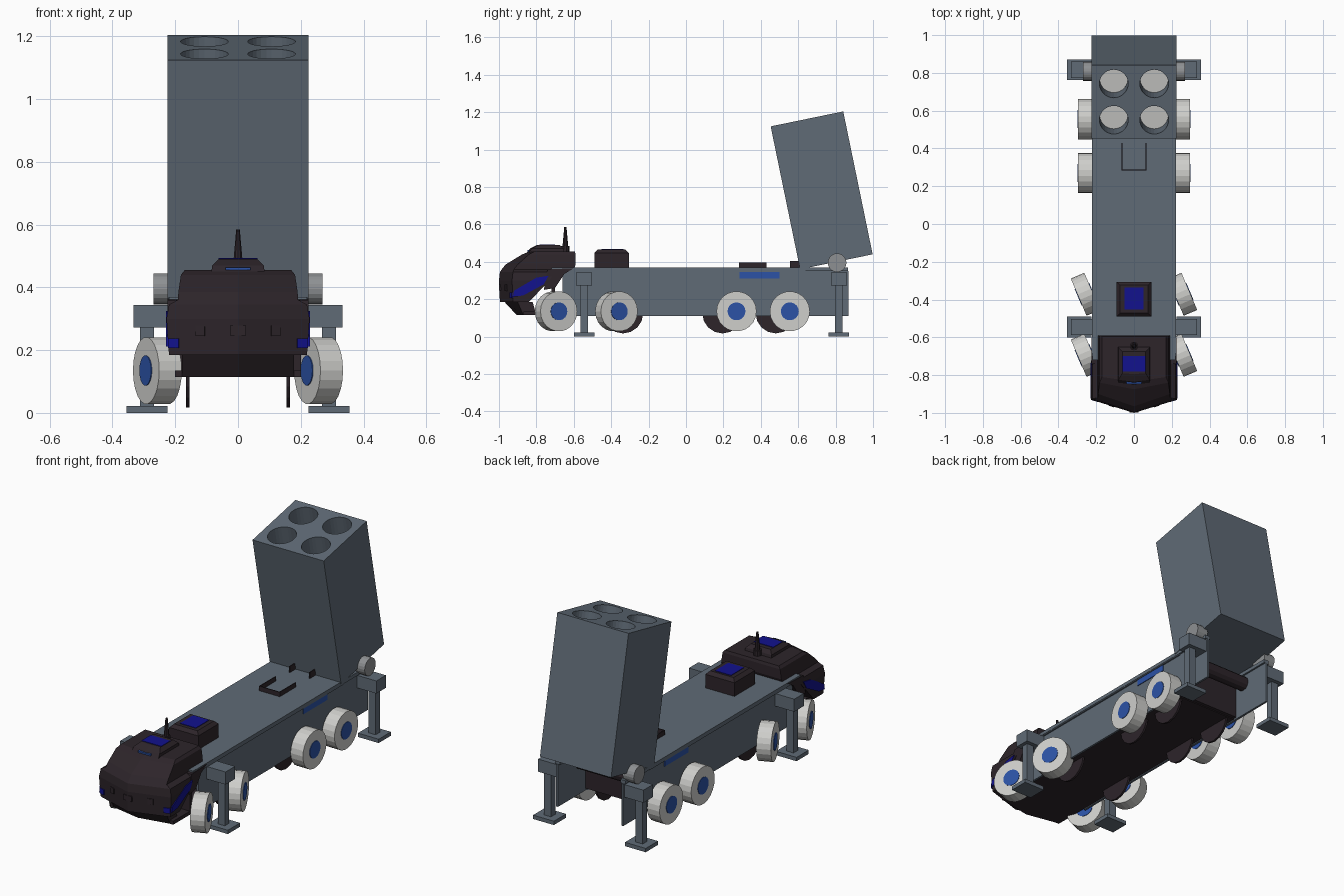
import bpy, bmesh, math
from mathutils import Matrix, Vector

if "Cube" in bpy.data.objects:
    bpy.data.objects.remove(bpy.data.objects["Cube"], do_unlink=True)


def material(name, r, g, b):
    m = bpy.data.materials.new(name)
    m.use_nodes = True
    m.diffuse_color = (r, g, b, 1)
    bsdf = next(n for n in m.node_tree.nodes if n.type == 'BSDF_PRINCIPLED')
    bsdf.inputs["Base Color"].default_value = (r, g, b, 1)
    bsdf.inputs["Roughness"].default_value = 0.7
    return m


STEEL = material("steel grey", 0.115, 0.145, 0.18)
DARK = material("dark armour", 0.026, 0.018, 0.023)
PALE = material("pale grey", 0.62, 0.62, 0.6)
MID = material("mid grey", 0.27, 0.28, 0.29)
BLUE = material("bright blue", 0.025, 0.085, 0.38)
NAVY = material("deep blue", 0.006, 0.006, 0.27)


def finish(name, bm, mat):
    bmesh.ops.recalc_face_normals(bm, faces=bm.faces)
    mesh = bpy.data.meshes.new(name)
    bm.to_mesh(mesh)
    bm.free()
    mesh.materials.append(mat)
    ob = bpy.data.objects.new(name, mesh)
    bpy.context.scene.collection.objects.link(ob)
    return ob


def box(name, mat, x, y, z, turn=0):
    """Box from (min, max) ranges, optionally turned about its own upright axis."""
    bm = bmesh.new()
    bmesh.ops.create_cube(bm, size=1)
    bmesh.ops.scale(bm, verts=bm.verts, vec=(x[1] - x[0], y[1] - y[0], z[1] - z[0]))
    ob = finish(name, bm, mat)
    ob.location = (sum(x) / 2, sum(y) / 2, sum(z) / 2)
    ob.rotation_euler.z = turn
    return ob


def cyl(name, mat, loc, r, depth, rot=(0, 0, 0), sides=20, r2=None):
    bm = bmesh.new()
    bmesh.ops.create_cone(bm, cap_ends=True, segments=sides, radius1=r,
                          radius2=r if r2 is None else r2, depth=depth)
    ob = finish(name, bm, mat)
    ob.location, ob.rotation_euler = loc, rot
    return ob


def prism(name, mat, profile, x0, x1):
    """Side profile of (y, z) points carried across x."""
    bm = bmesh.new()
    face = bm.faces.new([bm.verts.new((x0, y, z)) for y, z in profile])
    res = bmesh.ops.extrude_face_region(bm, geom=[face])
    moved = [v for v in res["geom"] if isinstance(v, bmesh.types.BMVert)]
    bmesh.ops.translate(bm, verts=moved, vec=(x1 - x0, 0, 0))
    return finish(name, bm, mat)


def loft(name, mat, levels):
    """Stack pointed-nose rings: (z, half width, corner y, nose y, back y)."""
    bm = bmesh.new()
    rings = [[bm.verts.new(p) for p in ((w, back, z), (w, side, z), (0, nose, z),
                                        (-w, side, z), (-w, back, z))]
             for z, w, side, nose, back in levels]
    for a, b in zip(rings, rings[1:]):
        for i in range(5):
            j = (i + 1) % 5
            bm.faces.new((a[i], a[j], b[j], b[i]))
    bm.faces.new(rings[0])
    bm.faces.new(rings[-1])
    return finish(name, bm, mat)


SIDES = (("left", 1), ("right", -1))


def span(s, a, b):
    return tuple(sorted((s * a, s * b)))


# Hollow chassis: deck, side walls and underside
box("deck", STEEL, (-0.22, 0.22), (-0.72, 0.64), (0.345, 0.37))
box("underside", DARK, (-0.2, 0.2), (-0.87, 0.6), (0.115, 0.135))
box("rear_bulkhead", DARK, (-0.2, 0.2), (0.6, 0.62), (0.12, 0.35))
box("front_bulkhead", DARK, (-0.2, 0.2), (-0.72, -0.7), (0.12, 0.35))
cyl("rear_cross_tube", DARK, (0, 0.68, 0.3), 0.04, 0.41, (0, math.pi / 2, 0), 12)
for side, s in SIDES:
    box(side + "_chassis_wall", STEEL, span(s, 0.2, 0.212), (-0.66, 0.87), (0.11, 0.35))
    box(side + "_chassis_ledge", STEEL, span(s, 0.19, 0.222), (-0.7, 0.865), (0.35, 0.37))
    box(side + "_marker_panel", BLUE, span(s, 0.211, 0.216), (0.285, 0.5), (0.31, 0.345))

# Wheels: the two front axles are steered the same way
AXLES = (("first", -0.695, 23), ("second", -0.372, 23), ("third", 0.27, 0), ("fourth", 0.555, 0))
for side, s in SIDES:
    for axle, y, steer in AXLES:
        rot = (0, math.pi / 2, math.radians(steer))
        loc = (s * 0.257, y, 0.135)
        cyl(f"{side}_{axle}_wheel", PALE, loc, 0.107, 0.078, rot, 22)
        cyl(f"{side}_{axle}_hub", BLUE, loc, 0.048, 0.084, rot, 18)
        if axle != "first":
            shift = 0.035 if axle == "second" else -0.075
            cyl(f"{side}_{axle}_inner_disc", DARK, (s * 0.16, y + shift, 0.125),
                0.108, 0.012, (0, math.pi / 2, 0), 16)

# Stabiliser arms, legs and feet
for end, y in (("front", -0.545), ("rear", 0.817)):
    for side, s in SIDES:
        n = f"{side}_{end}_stabiliser_"
        box(n + "arm", STEEL, span(s, 0.2, 0.333), (y - 0.043, y + 0.043), (0.272, 0.344))
        box(n + "leg", STEEL, span(s, 0.268, 0.312), (y - 0.02, y + 0.02), (0.02, 0.28))
        box(n + "foot", STEEL, span(s, 0.225, 0.356), (y - 0.055, y + 0.055), (0, 0.022))

# Tilted launcher box with four bored tubes
TILT = 0.203
frame = Matrix.Translation((0, 0.61, 0.36)) @ Matrix.Rotation(TILT, 4, 'X')
LONG, WIDE, BORE = 0.78, 0.396, 0.14
launcher = box("launcher_box", STEEL, (-0.225, 0.225), (0, WIDE), (0, LONG))
launcher.location = frame @ Vector((0, WIDE / 2, LONG / 2))
launcher.rotation_euler.x = TILT
for tx in (-0.107, 0.107):
    for ty in (0.1, 0.296):
        cutter = cyl("tube_cutter", STEEL, frame @ Vector((tx, ty, LONG)), 0.076,
                     BORE * 2, (TILT, 0, 0), 28)
        cutter.hide_render = True
        mod = launcher.modifiers.new("tube", 'BOOLEAN')
        mod.operation, mod.solver, mod.object = 'DIFFERENCE', 'EXACT', cutter
        bpy.context.view_layer.objects.active = launcher
        bpy.ops.object.modifier_apply(modifier=mod.name)
        bpy.data.objects.remove(cutter, do_unlink=True)
        cyl("tube_cap", PALE, frame @ Vector((tx, ty, LONG - BORE + 0.004)), 0.075,
            0.008, (TILT, 0, 0), 28)
for side, s in SIDES:
    cyl(side + "_pivot", MID, (s * 0.235, 0.808, 0.395), 0.05, 0.07, (0, math.pi / 2, 0))

# Deck equipment
bm = bmesh.new()
bmesh.ops.create_cube(bm, size=1)
bmesh.ops.scale(bm, verts=bm.verts, vec=(0.184, 0.184, 0.1))
top = [e for e in bm.edges if all(v.co.z > 0 for v in e.verts)]
bmesh.ops.bevel(bm, geom=top, offset=0.018, segments=1, affect='EDGES')
finish("equipment_box", bm, DARK).location = (0, -0.398, 0.416)
box("equipment_box_panel", NAVY, (-0.05, 0.05), (-0.452, -0.335), (0.463, 0.469))
box("bracket_front", DARK, (-0.066, 0.066), (0.283, 0.288), (0.368, 0.396))
for side, s in SIDES:
    box(side + "_bracket_side", DARK, span(s, 0.061, 0.066), (0.283, 0.43), (0.368, 0.396))
    box(side + "_bracket_tab", DARK, span(s, 0.061, 0.066), (0.555, 0.61), (0.368, 0.405))

# Armoured cab with a pointed nose
loft("cab", DARK, [
    (0.115, 0.178, -0.87, -0.905, -0.8),
    (0.185, 0.178, -0.9, -0.97, -0.82),
    (0.185, 0.22, -0.925, -0.995, -0.84),
    (0.3, 0.228, -0.93, -1.0, -0.73),
    (0.345, 0.22, -0.925, -0.995, -0.7),
    (0.36, 0.192, -0.92, -0.985, -0.6),
    (0.385, 0.19, -0.9, -0.965, -0.59),
    (0.44, 0.182, -0.84, -0.875, -0.59),
    (0.455, 0.17, -0.81, -0.835, -0.595)])
loft("roof_hatch", DARK, [(0.45, 0.085, -0.84, -0.85, -0.65), (0.47, 0.082, -0.825, -0.835, -0.655),
                          (0.49, 0.062, -0.79, -0.795, -0.675)])
box("roof_panel", NAVY, (-0.062, 0.062), (-0.782, -0.7), (0.487, 0.493))
box("roof_sight", BLUE, (-0.04, 0.04), (-0.848, -0.82), (0.456, 0.464))
cyl("antenna_base", DARK, (0, -0.645, 0.465), 0.022, 0.04, sides=10)
cyl("antenna", DARK, (0, -0.645, 0.52), 0.018, 0.13, sides=10, r2=0.006)

# Cab sides and nose fittings
NOSE = math.atan2(0.07, 0.225)
for side, s in SIDES:
    prism(side + "_lamp_strip", NAVY, [(-0.925, 0.212), (-0.87, 0.22), (-0.76, 0.28), (-0.735, 0.325),
                                       (-0.8, 0.315), (-0.92, 0.245)], s * 0.222, s * 0.23)
    prism(side + "_fender", DARK, [(-0.76, 0.25), (-0.74, 0.36), (-0.6, 0.365), (-0.65, 0.335),
                                   (-0.7, 0.26)], s * 0.19, s * 0.224)
    box(side + "_headlamp", NAVY, span(s, 0.188, 0.223), (-0.938, -0.93), (0.207, 0.237), s * NOSE)
    box(side + "_nose_port", DARK, span(s, 0.105, 0.135), (-0.966, -0.956), (0.245, 0.278), s * NOSE)
box("nose_badge_plate", DARK, (-0.025, 0.025), (-0.999, -0.985), (0.247, 0.278))
